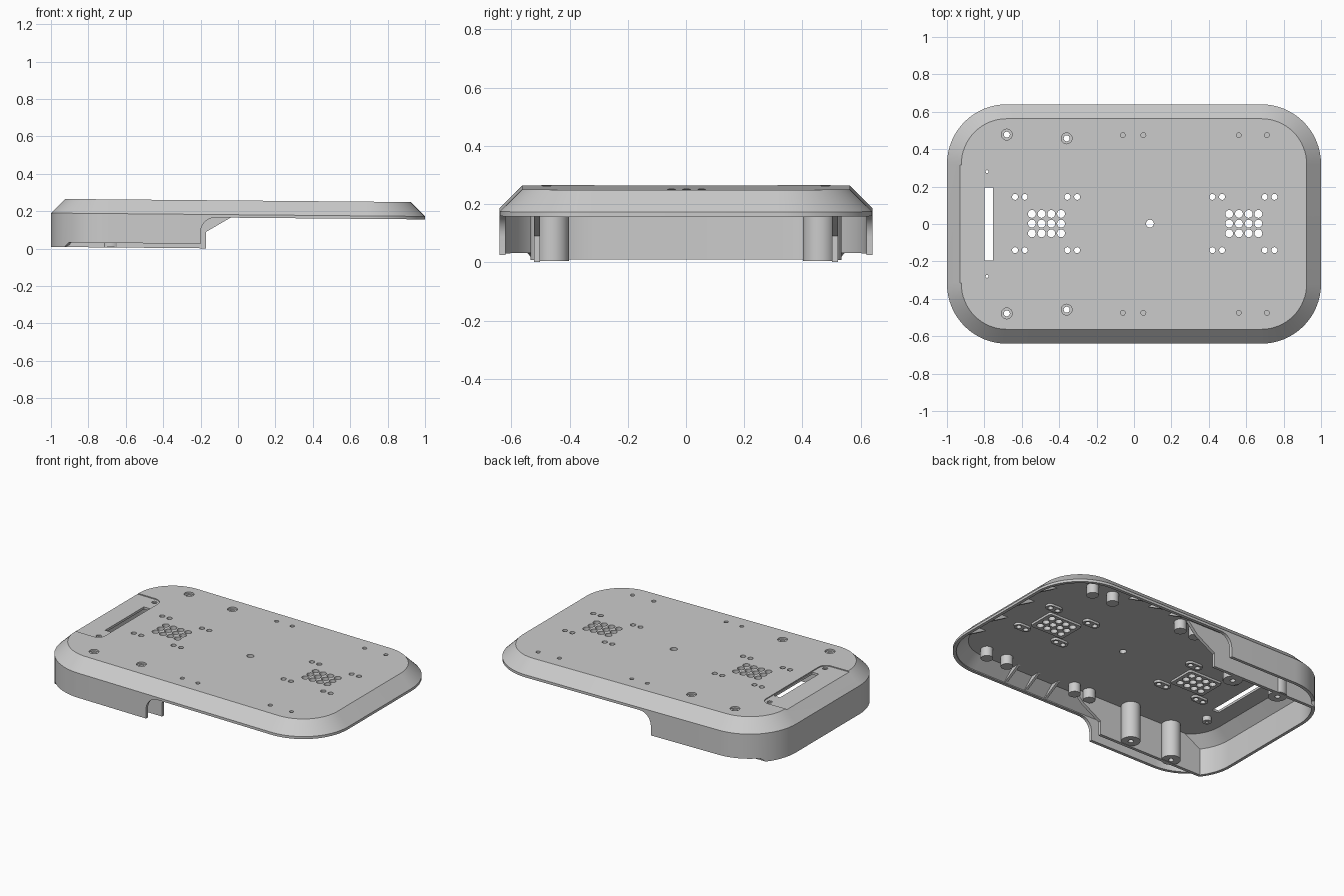
import bpy, bmesh
from math import sin, cos, pi, sqrt

if "Cube" in bpy.data.objects:
    bpy.data.objects.remove(bpy.data.objects["Cube"])

TILT = -0.009          # the whole cover slopes down gently towards +x
HX, HY, R = 1.0, 0.64, 0.32
PLATE = 0.236          # underside of the top plate


def make(name, bm):
    bmesh.ops.recalc_face_normals(bm, faces=bm.faces)
    me = bpy.data.meshes.new(name)
    bm.to_mesh(me)
    bm.free()
    ob = bpy.data.objects.new(name, me)
    bpy.context.collection.objects.link(ob)
    return ob


def select(ob):
    bpy.ops.object.select_all(action='DESELECT')
    ob.select_set(True)
    bpy.context.view_layer.objects.active = ob


def cut(ob, cutter):
    select(ob)
    mod = ob.modifiers.new("cut", 'BOOLEAN')
    mod.operation, mod.solver, mod.object = 'DIFFERENCE', 'EXACT', cutter
    bpy.ops.object.modifier_apply(modifier=mod.name)


def finish(ob):
    for v in ob.data.vertices:
        v.co.z += TILT * v.co.x
    select(ob)
    bpy.ops.object.shade_smooth_by_angle(angle=0.5)


def bridge(bm, a, b):
    n = len(a)
    for i in range(n):
        bm.faces.new((a[i], a[(i + 1) % n], b[(i + 1) % n], b[i]))


def lathe(bm, x, y, prof, hollow=False, n=24):
    rings = [[bm.verts.new((x + r * cos(2 * pi * i / n), y + r * sin(2 * pi * i / n), z))
              for i in range(n)] for r, z in prof]
    for a, b in zip(rings, rings[1:]):
        bridge(bm, a, b)
    if hollow:
        bridge(bm, rings[-1], rings[0])
    else:
        bm.faces.new(rings[0])
        bm.faces.new(rings[-1])


def prism(bm, pts, place, lo, hi):
    a = [bm.verts.new(place(u, v, lo)) for u, v in pts]
    b = [bm.verts.new(place(u, v, hi)) for u, v in pts]
    bridge(bm, a, b)
    bm.faces.new(a)
    bm.faces.new(b)


def flat(u, v, w):
    return (u, v, w)


def rounded(cx, cy, w, h, r, n=8):
    pts = []
    for k, (sx, sy) in enumerate(((1, 1), (-1, 1), (-1, -1), (1, -1))):
        for i in range(n + 1):
            a = (k + i / n) * pi / 2
            p = (cx + sx * (w / 2 - r) + r * cos(a), cy + sy * (h / 2 - r) + r * sin(a))
            if not pts or (p[0] - pts[-1][0]) ** 2 + (p[1] - pts[-1][1]) ** 2 > 1e-9:
                pts.append(p)
    return pts


# Outer shell: concentric outlines, with a skirt whose lower edge depends on x
def lower_edge(x):
    if x < -0.925:
        return 0.0
    if x < -0.2002:
        return 0.024
    if x < -0.12:
        return 0.085 + sqrt(max(0, 0.08 ** 2 - (x + 0.12) ** 2))
    return 0.165


side_x = [-0.2005] + [-0.12 - 0.08 * cos(pi / 2 * i / 8) for i in range(9)]


def outline(d):
    pts = []
    for k, (sx, sy) in enumerate(((1, 1), (-1, 1), (-1, -1), (1, -1))):
        for i in range(17):
            a = (k + i / 16) * pi / 2
            px, py = sx * (HX - R), sy * (HY - R)
            pts.append((px + (R - d) * cos(a), py + (R - d) * sin(a), px + R * cos(a)))
        if k == 0:
            pts += [(x, HY - d, x) for x in reversed(side_x)]
        if k == 2:
            pts += [(x, -HY + d, x) for x in side_x]
    return pts


bm = bmesh.new()
loops = []
for d, z in ((0.09, PLATE), (0.02, 0.172), (0.02, None), (0, None), (0, 0.181), (0.077, 0.257)):
    loops.append([bm.verts.new((x, y, lower_edge(ox) if z is None else z))
                  for x, y, ox in outline(d)])
for a, b in zip(loops, loops[1:]):
    bridge(bm, a, b)
bm.faces.new(loops[0])
bm.faces.new(loops[-1])
shell = make("cover_shell", bm)

# Pads under the plate around each hole group
bm = bmesh.new()
for gx in (-0.468, 0.587):
    prism(bm, rounded(gx, 0, 0.24, 0.18, 0.015), flat, 0.222, PLATE + 0.004)
    for px in (gx - 0.142, gx + 0.138):
        for py in (0.145, -0.14):
            prism(bm, rounded(px, py, 0.11, 0.055, 0.0274), flat, 0.222, PLATE + 0.004)
pads = make("hole_pads", bm)

# Shallow recess at the slot end
bm = bmesh.new()
pts = [(-0.96, 0.315), (-0.96, -0.315)]
pts += [(-0.80 + 0.05 * cos(a), -0.265 + 0.05 * sin(a)) for a in [-pi / 2 + pi / 16 * i for i in range(9)]]
pts += [(-0.80 + 0.05 * cos(a), 0.265 + 0.05 * sin(a)) for a in [pi / 16 * i for i in range(9)]]
prism(bm, pts, flat, 0.251, 0.3)
recess = make("recess_cutter", bm)
cut(shell, recess)

# All holes through the plate
LONG = [(x, s * y) for x, y in ((-0.68, 0.478), (-0.36, 0.458)) for s in (1, -1)]
SHORT = [(x, s * 0.475) for x in (-0.06, 0.05, 0.56, 0.71) for s in (1, -1)]
SCREW = [(-0.785, s * 0.28) for s in (1, -1)]
bm = bmesh.new()
for gx in (-0.468, 0.587):
    for i in range(4):
        for j in range(3):
            lathe(bm, gx + (i - 1.5) * 0.052, 0.002 + (j - 1) * 0.052, [(0.021, 0.2), (0.021, 0.3)], n=20)
    for dx in (-0.168, -0.116, 0.112, 0.164):
        for y in (0.145, -0.14):
            lathe(bm, gx + dx, y, [(0.016, 0.2), (0.016, 0.3)], n=20)
for x, y in LONG:
    lathe(bm, x, y, [(0.016, 0.2), (0.016, 0.246), (0.029, 0.246), (0.029, 0.3)])
for x, y in SHORT:
    lathe(bm, x, y, [(0.013, 0.2), (0.013, 0.3)])
for x, y in SCREW:
    lathe(bm, x, y, [(0.008, 0.2), (0.008, 0.243), (0.016, 0.243), (0.016, 0.3)])
lathe(bm, 0.085, 0.002, [(0.021, 0.2), (0.021, 0.3)])
prism(bm, [(-0.80, -0.195), (-0.753, -0.195), (-0.753, 0.195), (-0.80, 0.195)], flat, 0.2, 0.3)
holes = make("hole_cutter", bm)
cut(shell, holes)
cut(pads, holes)
for c in (recess, holes):
    bpy.data.objects.remove(c)

# Long hollow screw columns
bm = bmesh.new()
for x, y in LONG:
    lathe(bm, x, y, [(0.016, 0.002), (0.056, 0.002), (0.056, 0.238), (0.016, 0.238)], True, 32)
columns = make("screw_columns", bm)

# Short bosses behind the blind holes and the recess screws
bm = bmesh.new()
for x, y in SHORT:
    lathe(bm, x, y, [(0.036, 0.175), (0.036, 0.238)])
for x, y in SCREW:
    lathe(bm, x, y, [(0.008, 0.205), (0.026, 0.205), (0.026, 0.238), (0.008, 0.238)], True)
bosses = make("short_bosses", bm)

# Inner side walls with a sloping gusset towards the thin end
bm = bmesh.new()
wall = [(-0.925, 0), (-0.17, 0), (-0.17, 0.088), (-0.04, 0.165), (0.03, 0.238), (-0.80, 0.238), (-0.92, 0.17)]
for s in (1, -1):
    prism(bm, wall, lambda u, v, w: (u, s * w, v), 0.502, 0.522)
inner_walls = make("inner_walls", bm)

# Triangular stiffening ribs behind the bevel
bm = bmesh.new()
rib = [(0.022, 0.168), (0.022, 0.176), (0.09, 0.238), (0.15, 0.238)]
for s in (1, -1):
    for x in (0.15, 0.3, 0.45):
        prism(bm, rib, lambda u, v, w: (x + w, s * (HY - u), v), -0.008, 0.008)
    for y in (0.12, 0.32):
        prism(bm, rib, lambda u, v, w: (HX - u, s * (y + w), v), -0.008, 0.008)
ribs = make("bevel_ribs", bm)

for ob in (shell, pads, columns, bosses, inner_walls, ribs):
    finish(ob)
